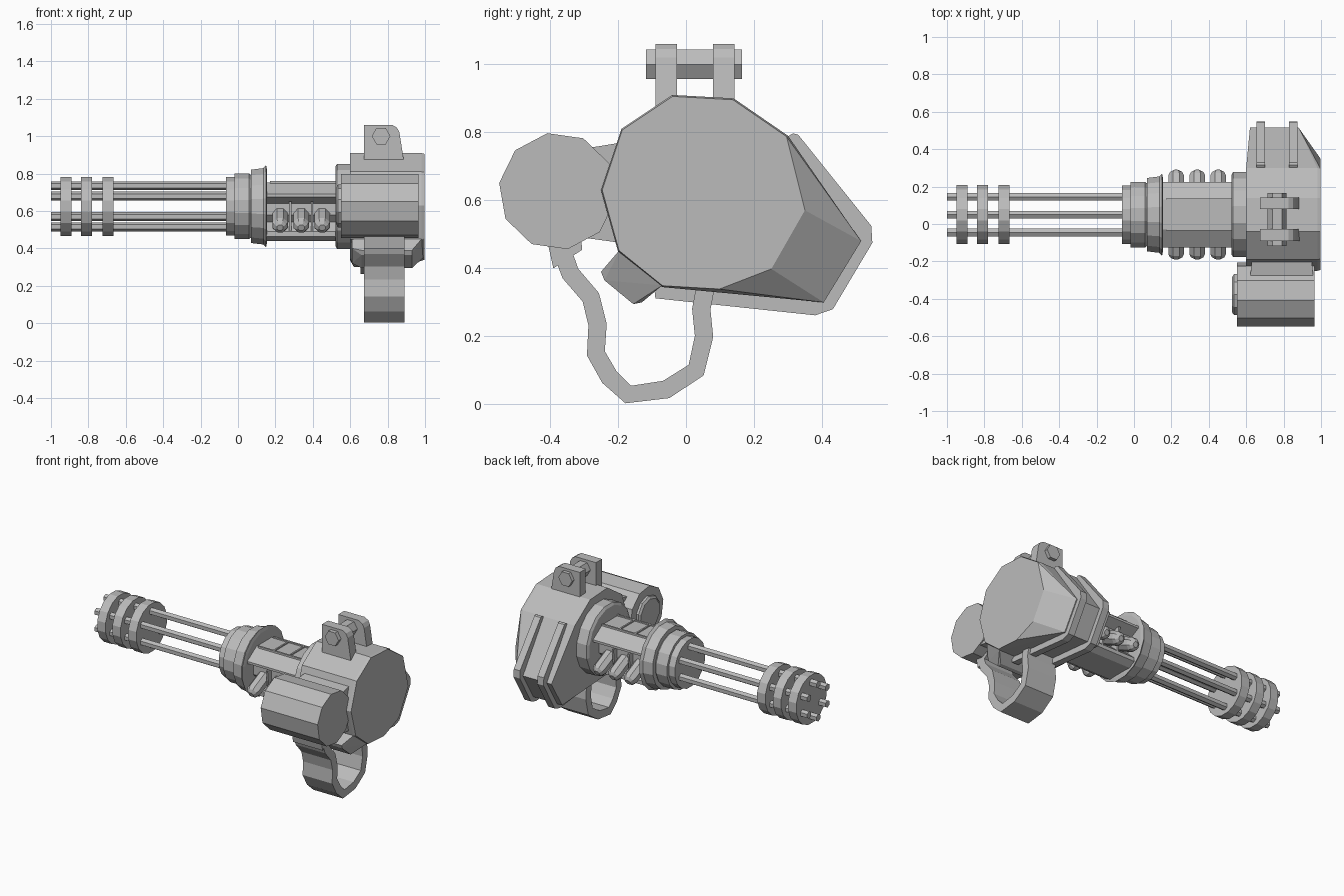
import bpy, bmesh, math
from mathutils import Vector, Matrix

cube = bpy.data.objects.get("Cube")
if cube:
    bpy.data.objects.remove(cube, do_unlink=True)

grey = bpy.data.materials.new("Gunmetal grey")
grey.use_nodes = True
COLOUR = (0.5, 0.5, 0.5, 1)
grey.diffuse_color = COLOUR
grey.node_tree.nodes["Principled BSDF"].inputs["Base Color"].default_value = COLOUR

AY, AZ = 0.05, 0.625  # barrel axis


def finish(name, bm):
    bmesh.ops.recalc_face_normals(bm, faces=bm.faces)
    mesh = bpy.data.meshes.new(name)
    bm.to_mesh(mesh)
    bm.free()
    mesh.materials.append(grey)
    obj = bpy.data.objects.new(name, mesh)
    bpy.context.collection.objects.link(obj)
    return obj


def hull(name, points):
    """Convex solid around points, with coplanar faces merged."""
    bm = bmesh.new()
    for p in points:
        bm.verts.new(p)
    out = bmesh.ops.convex_hull(bm, input=bm.verts[:])
    inner = [g for g in out["geom_interior"] if isinstance(g, bmesh.types.BMVert)]
    bmesh.ops.delete(bm, geom=inner, context="VERTS")
    bmesh.ops.dissolve_limit(bm, angle_limit=0.03, verts=bm.verts[:], edges=bm.edges[:])
    return finish(name, bm)


def at_x(x, profile):
    return [(x, y, z) for y, z in profile]


def slab(name, x0, x1, profile):
    return hull(name, at_x(x0, profile) + at_x(x1, profile))


def lathe(name, origin, direction, stations, sides, turn=0.0):
    """Stack rings of (distance, radius) along a direction."""
    bm = bmesh.new()
    rot = Vector((0, 0, 1)).rotation_difference(Vector(direction)).to_matrix().to_4x4()
    mat = Matrix.Translation(origin) @ rot
    rings = []
    for d, r in stations:
        rings.append([bm.verts.new(mat @ Vector((
            r * math.cos(turn + math.tau * i / sides),
            r * math.sin(turn + math.tau * i / sides), d))) for i in range(sides)])
    for a, b in zip(rings, rings[1:]):
        for i in range(sides):
            j = (i + 1) % sides
            bm.faces.new((a[i], a[j], b[j], b[i]))
    bm.faces.new(rings[0])
    bm.faces.new(rings[-1])
    return finish(name, bm)


def axial(name, stations, sides=16):
    return lathe(name, (0, AY, AZ), (1, 0, 0), stations, sides, math.pi / sides)


# Six rotating barrels and their clamps
for i in range(6):
    a = math.pi / 2 + math.tau * i / 6
    lathe(f"barrel_{i + 1}", (0, AY + 0.11 * math.cos(a), AZ + 0.11 * math.sin(a)),
          (1, 0, 0), [(-1, 0.024), (0.0, 0.024)], 6)
for i, x in enumerate((-0.95, -0.84, -0.725)):
    axial(f"barrel_clamp_{i + 1}", [(x, 0.161), (x + 0.06, 0.161)])

# Stepped collars
axial("front_collar", [(-0.065, 0.16), (-0.02, 0.16), (-0.02, 0.178), (0.06, 0.178),
                       (0.07, 0.17), (0.07, 0.2), (0.135, 0.208), (0.15, 0.224), (0.155, 0.2)])
axial("rear_collar", [(0.52, 0.215), (0.53, 0.232), (0.62, 0.232)])

# Middle receiver: core, upper cover, lower tray
axial("receiver_core", [(0.14, 0.12), (0.54, 0.12)], 8)


def mirrored(half):
    return [(AY + s * y, z) for y, z in half for s in (-1, 1)]


slab("upper_cover", 0.15, 0.53, mirrored([(0.08, 0.752), (0.175, 0.69), (0.175, 0.675), (0.1, 0.635)]))
slab("lower_tray", 0.15, 0.53, mirrored([(0.09, 0.44), (0.135, 0.465), (0.135, 0.49), (0.08, 0.54)]))
for s, side in ((-1, "front"), (1, "back")):
    y = AY + s * 0.08
    slab(f"cover_rail_{side}", 0.17, 0.53, [(y + a, z) for a in (-0.006, 0.006) for z in (0.73, 0.76)])
for i, x in enumerate((0.28, 0.395)):
    slab(f"cover_bar_{i + 1}", x - 0.005, x + 0.005, mirrored([(0.08, 0.73), (0.08, 0.76)]))
    slab(f"peg_divider_{i + 1}", x - 0.006, x + 0.006, mirrored([(0.15, 0.65), (0.13, 0.48)]))

# Side pegs pointing outward and down
for s, side in ((-1, "front"), (1, "back")):
    for i, x in enumerate((0.225, 0.338, 0.45)):
        lathe(f"{side}_peg_{i + 1}", (x, AY, AZ - 0.005), (0, s * 0.9, -0.42),
              [(0.05, 0.045), (0.225, 0.045), (0.245, 0.036), (0.258, 0.018)], 8, math.pi / 8)

# Housing with a chamfered lower back corner
upper = [(-0.2, 0.45), (-0.25, 0.63), (-0.19, 0.81), (-0.04, 0.91), (0.14, 0.9), (0.3, 0.79)]
base = [(0.1, 0.335), (-0.07, 0.345)]
corner = [(0.515, 0.48), (0.405, 0.3)]
cut_corner = [(0.355, 0.57), (0.255, 0.395)]
hull("housing", at_x(0.6, upper + base) + at_x(0.62, corner) + at_x(0.88, corner)
     + at_x(0.98, upper + base)
     + [(0.997, y * 0.985, 0.62 + (z - 0.62) * 0.985) for y, z in upper + base + cut_corner])
hull("housing_foot",
     at_x(0.61, [(-0.19, 0.46), (-0.07, 0.35), (-0.22, 0.4), (-0.14, 0.32)])
     + at_x(0.66, [(-0.25, 0.39), (-0.24, 0.365), (-0.155, 0.295), (-0.13, 0.3)])
     + at_x(0.93, [(-0.25, 0.39), (-0.24, 0.365), (-0.155, 0.295), (-0.13, 0.3)])
     + at_x(0.99, [(-0.19, 0.46), (-0.07, 0.35)]))

# Two ribs wrapping the back and underside
rib = [(0.285, 0.78), (0.315, 0.797), (0.33, 0.793), (0.545, 0.525), (0.548, 0.475),
       (0.432, 0.28), (0.38, 0.262), (0.1, 0.302), (-0.09, 0.312), (-0.1, 0.4)]
for i, x in enumerate((0.655, 0.828)):
    slab(f"housing_rib_{i + 1}", x, x + 0.046, rib)

# Side motor, its end cap and bracket
lathe("motor", (0, -0.378, 0.627), (1, 0, 0), [(0.55, 0.173), (0.965, 0.173)], 10, math.radians(10))
lathe("motor_cap", (0, -0.378, 0.627), (1, 0, 0), [(0.525, 0.1), (0.535, 0.115), (0.56, 0.115)], 10)
hull("motor_bracket", at_x(0.62, [(-0.3, 0.752), (-0.3, 0.49)]) + at_x(0.96, [(-0.3, 0.752), (-0.3, 0.49)])
     + at_x(0.63, [(-0.19, 0.77), (-0.19, 0.475)]) + at_x(0.95, [(-0.19, 0.77), (-0.19, 0.475)]))

# Looped carrying handle
slab("handle_root", 0.675, 0.89, [(-0.41, 0.49), (-0.39, 0.4), (-0.305, 0.455), (-0.31, 0.5)])
path = [Vector(p) for p in (
    (-0.36, 0.44), (-0.34, 0.385), (-0.28, 0.315), (-0.26, 0.235), (-0.265, 0.15), (-0.225, 0.08),
    (-0.17, 0.029), (-0.058, 0.044), (0.03, 0.101), (0.053, 0.2), (0.045, 0.28), (0.06, 0.36))]
bm = bmesh.new()
sections = []
for i, p in enumerate(path):
    before = (p - path[max(i - 1, 0)]).normalized()
    after = (path[min(i + 1, len(path) - 1)] - p).normalized()
    t = (before + after).normalized()
    n = Vector((-t.y, t.x)) * 0.027
    sections.append([bm.verts.new((x, p.x + s * n.x, p.y + s * n.y))
                     for x, s in ((0.675, -1), (0.89, -1), (0.89, 1), (0.675, 1))])
for a, b in zip(sections, sections[1:]):
    for i in range(4):
        j = (i + 1) % 4
        bm.faces.new((a[i], a[j], b[j], b[i]))
bm.faces.new(sections[0])
bm.faces.new(sections[-1])
finish("handle", bm)

# Top mounting lugs with a hex bolt
lug = [(0.675, 0.86), (0.675, 1.06), (0.825, 1.06), (0.85, 1.045), (0.863, 1.02), (0.885, 0.88), (0.885, 0.86)]
for name, y0, y1 in (("front_lug", -0.09, -0.027), ("back_lug", 0.08, 0.142)):
    hull(name, [(x, y, z) for x, z in lug for y in (y0, y1)])
lathe("lug_bolt", (0.765, 0, 1.0), (0, 1, 0), [(-0.117, 0.05), (0.165, 0.05)], 6)
